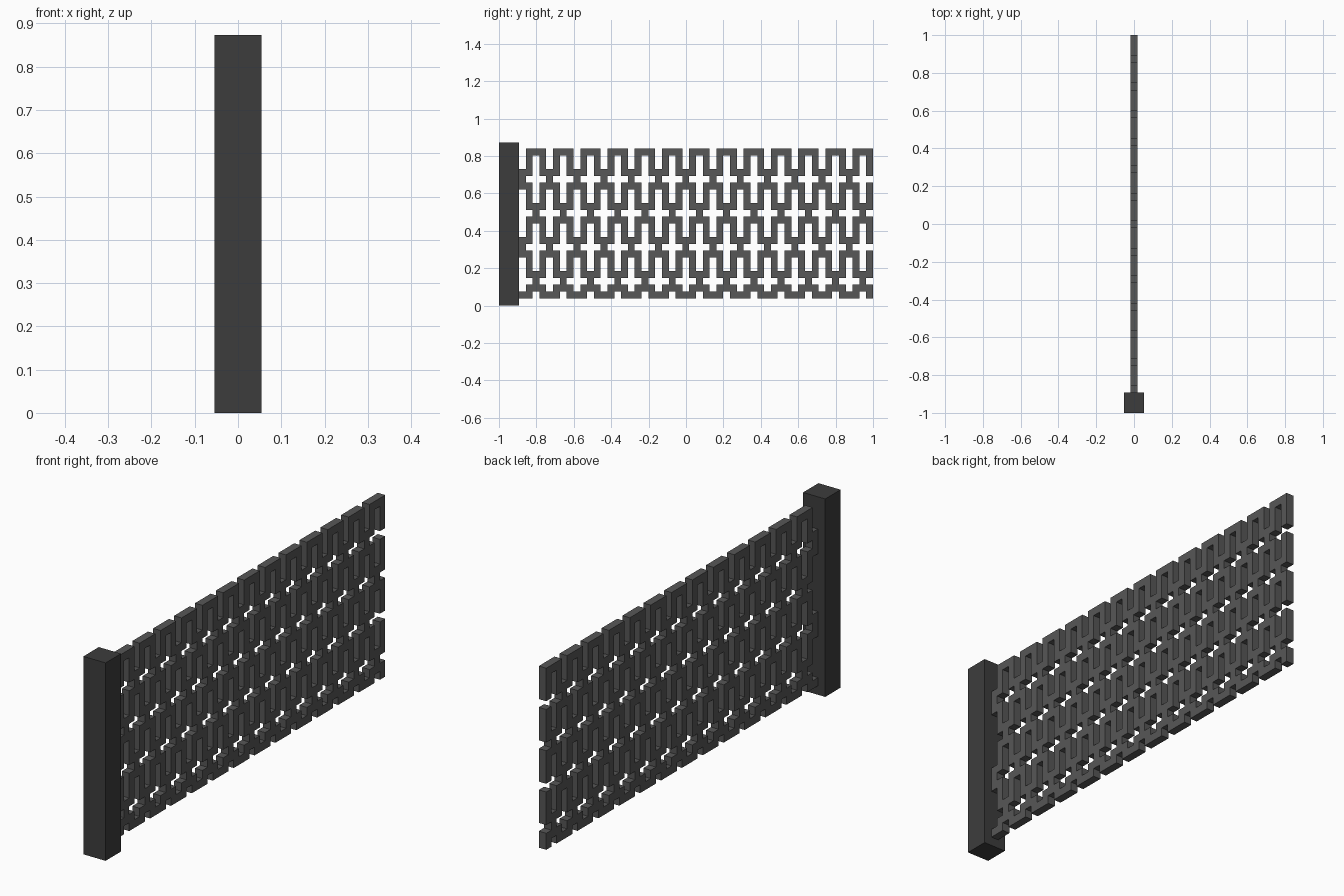
import bpy
import bmesh

cube = bpy.data.objects.get("Cube")
if cube:
    bpy.data.objects.remove(cube, do_unlink=True)

UNIT = 1.893 / 52           # bar width of the lattice
COLS, ROWS = 52, 22
TOP_Z = 0.84
POST_END = -0.893           # where the post stops and the lattice starts


def make_material(name, value):
    mat = bpy.data.materials.new(name)
    mat.use_nodes = True
    colour = (value, value, value, 1.0)
    mat.diffuse_color = colour
    mat.node_tree.nodes["Principled BSDF"].inputs["Base Color"].default_value = colour
    return mat


def add_object(name, bm, mat):
    mesh = bpy.data.meshes.new(name)
    bm.to_mesh(mesh)
    bm.free()
    mesh.materials.append(mat)
    obj = bpy.data.objects.new(name, mesh)
    bpy.context.collection.objects.link(obj)
    return obj


def is_bar(row, col):
    """Interlocking arches: upright legs, crossbars, and stems joining the tiers."""
    tier = (row + 2) // 5
    centre = 2 if tier % 2 == 0 else 0
    if row == ROWS - 1:                      # bottom rail links the last legs
        centre = 0
        return col % 2 == 1 or col % 4 == centre
    if col % 2 == 1:                         # legs, broken at each stem row
        return row % 5 != 4
    return row % 5 in (3, 4, 0) and col % 4 == centre


# Post
post_bm = bmesh.new()
bmesh.ops.create_cube(post_bm, size=1.0)
bmesh.ops.scale(post_bm, vec=(0.108, 1 + POST_END, 0.873), verts=post_bm.verts)
bmesh.ops.translate(post_bm, vec=(0, (POST_END - 1) / 2, 0.4365), verts=post_bm.verts)
add_object("post", post_bm, make_material("dark grey", 0.046))

# Lattice panel: flat cells, thickened evenly to both sides
panel_bm = bmesh.new()
corners = {}


def corner(col, row):
    if (col, row) not in corners:
        corners[col, row] = panel_bm.verts.new(
            (0, POST_END + col * UNIT, TOP_Z - row * UNIT))
    return corners[col, row]


for r in range(ROWS):
    for c in range(COLS):
        if is_bar(r, c):
            panel_bm.faces.new([corner(c, r + 1), corner(c + 1, r + 1),
                                corner(c + 1, r), corner(c, r)])
panel = add_object("lattice_panel", panel_bm, make_material("medium grey", 0.095))
thick = panel.modifiers.new("thickness", 'SOLIDIFY')
thick.thickness = 0.036
thick.offset = 0
